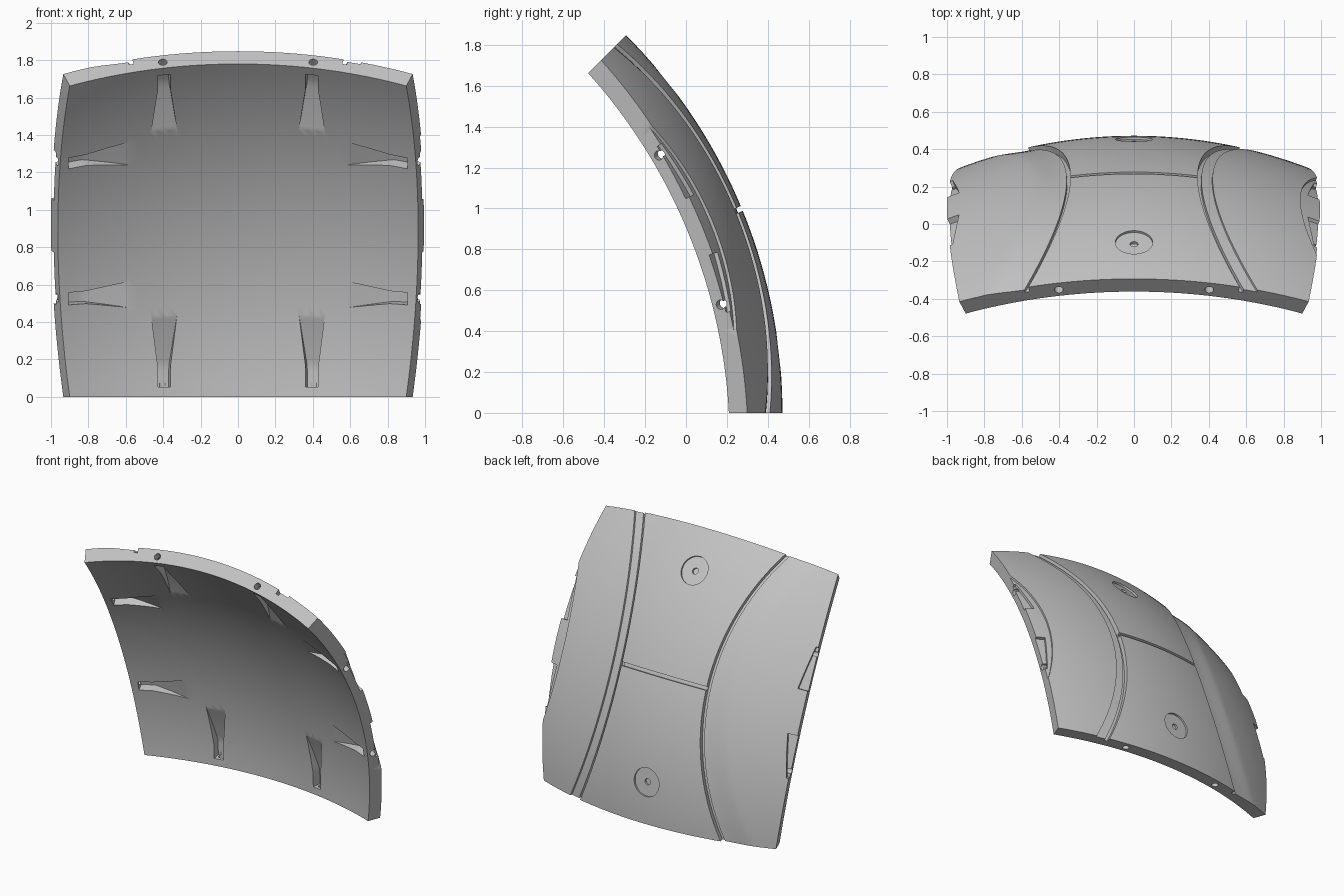
import bpy, bmesh
from math import sin, cos, tan, radians, sqrt, pi
from mathutils import Vector, Matrix

R_OUT, R_IN, HALF = 2.613, 2.517, 22.5
CENTRE = Vector((0, 0.472 - R_OUT, 0))

cube = bpy.data.objects.get("Cube")
if cube:
    bpy.data.objects.remove(cube)

grey = bpy.data.materials.new("plain grey")
grey.use_nodes = True
colour = (0.55, 0.55, 0.55, 1)
grey.diffuse_color = colour
grey.node_tree.nodes["Principled BSDF"].inputs["Base Color"].default_value = colour


def point(x, v, r):
    """Point at radius r; x is sideways on the outer sphere, v is elevation in degrees."""
    a, c = radians(v), sqrt(R_OUT ** 2 - x * x)
    return CENTRE + Vector((x, c * cos(a), c * sin(a))) * (r / R_OUT)


def edge_x(u, v):
    """Sideways position of the flat radial cut at angle u."""
    k = tan(radians(u)) * cos(radians(v - HALF))
    return R_OUT * k / sqrt(1 + k * k)


def finish(name, bm):
    bmesh.ops.recalc_face_normals(bm, faces=bm.faces)
    mesh = bpy.data.meshes.new(name)
    bm.to_mesh(mesh)
    bm.free()
    mesh.materials.append(grey)
    ob = bpy.data.objects.new(name, mesh)
    bpy.context.collection.objects.link(ob)
    return ob


def solid(name, n, m, place, low, high):
    """Closed block between two radii over the patch place(s, t) -> (x, v)."""
    bm = bmesh.new()
    layers = []
    for radius in (low, high):
        layers.append([[bm.verts.new(point(*place(i / n, j / m), radius(i / n, j / m)))
                        for j in range(m + 1)] for i in range(n + 1)])
    for g in layers:
        for i in range(n):
            for j in range(m):
                bm.faces.new((g[i][j], g[i + 1][j], g[i + 1][j + 1], g[i][j + 1]))
    rim = ([(i, 0) for i in range(n)] + [(n, j) for j in range(m)]
           + [(i, m) for i in range(n, 0, -1)] + [(0, j) for j in range(m, 0, -1)])
    a, b = layers
    for (i, j), (k, l) in zip(rim, rim[1:] + rim[:1]):
        bm.faces.new((a[i][j], a[k][l], b[k][l], b[i][j]))
    return finish(name, bm)


def rod(name, centre, axis, radius, length, sides=24):
    bm = bmesh.new()
    mat = Matrix.Translation(centre) @ axis.to_track_quat('Z', 'Y').to_matrix().to_4x4()
    bmesh.ops.create_cone(bm, cap_ends=True, segments=sides, radius1=radius,
                          radius2=radius, depth=length, matrix=mat)
    return finish(name, bm)


def const(r):
    return lambda s, t: r


above, below = const(R_OUT + 0.06), const(R_IN - 0.08)


def sunk(depth):
    return const(R_OUT - depth)


# Curved shell panel
shell = solid("shell_panel", 36, 36,
              lambda s, t: (edge_x((2 * s - 1) * HALF, t * 45), t * 45),
              const(R_IN), const(R_OUT))
cutters = []


# Bowed strips running from the bottom edge to the top edge
def strip(name, side, in_a, in_b, out_a, out_b, floor, n=1):
    def place(s, t):
        w = 2.1 * t - 1.05
        a, b = in_a + in_b * w * w, out_a + out_b * w * w
        return side * (a + (b - a) * s), HALF + HALF * w
    cutters.append(solid(name, n, 40, place, floor, above))


for side in (-1, 1):
    strip("groove_slot", side, 0.34, 0.225, 0.362, 0.228, sunk(0.035))
strip("left_groove_band", 1, 0.35, 0.226, 0.42, 0.24, sunk(0.014))
strip("right_soft_band", -1, 0.35, 0.226, 0.55, 0.26,
      lambda s, t: R_OUT + 0.001 - 0.018 * (0.5 + 0.5 * cos(pi * s)) ** 0.8, 10)

# Seam across the middle panel
cutters.append(solid("centre_seam", 16, 1,
                     lambda s, t: (0.7 * s - 0.35, HALF - 0.28 + 0.56 * t), sunk(0.025), above))

# Round dishes with a small central hole
for v in (6.5, 38.5):
    p = point(0, v, R_OUT)
    axis = (p - CENTRE).normalized()
    for name, radius, depth in (("dish", 0.1, 0.015), ("dish_hole", 0.022, 0.03)):
        cutters.append(rod(name, p + axis * (0.05 - depth), axis, radius, 0.1, 40))

# Shallow lens on the left edge
def lens(s, t):
    w = 2 * t - 1
    inner = 0.89 + 0.09 * w * w
    return inner + (1.08 - inner) * s, HALF + 13 * w


cutters.append(solid("edge_lens", 4, 24, lens, sunk(0.015), above))

# Tapered notches on the outside of both side edges
for side in (-1, 1):
    for up in (-1, 1):
        def notch(s, t):
            w = 3.6 + 7 * t
            inner = 0.935 + 0.035 * t
            return side * (inner + (1.08 - inner) * s), HALF + up * w
        cutters.append(solid("edge_notch", 2, 4, notch, sunk(0.035), above))


# Ramped bolt pockets on the inside
def spread(s):
    return 0.035 + 0.037 * max(0, (s - 0.28) / 0.72)


def ramp(s, t):
    k = max(0, (s - 0.28) / 0.72)
    return R_IN + 0.066 * (1 - k) - 0.002


SIDE_V = 9.6
for side in (-1, 1):
    for up in (-1, 1):
        def upright(s, t):
            return side * 0.41 + (2 * t - 1) * spread(s), HALF + up * (21.3 - 9 * s)

        def sideways(s, t):
            return side * (0.94 - 0.34 * s), HALF + up * SIDE_V + (2 * t - 1) * spread(s) * 23.5

        for place in (upright, sideways):
            cutters.append(solid("bolt_pocket", 14, 2, place, below, ramp))

        # Bolt holes through the rims
        v = HALF + up * HALF
        along = Vector((0, -sin(radians(v)), cos(radians(v))))
        cutters.append(rod("rim_hole", point(side * 0.41, v, 2.562), along, 0.023, 0.15))
        v = HALF + up * SIDE_V
        a, h = radians(HALF), radians(HALF)
        normal = Vector((side * cos(a), -sin(a) * cos(h), -sin(a) * sin(h)))
        cutters.append(rod("side_hole", point(edge_x(side * HALF, v), v, 2.56),
                           normal, 0.023, 0.13))

# Cut every detail into the shell
bpy.context.view_layer.objects.active = shell
for cutter in cutters:
    cutter.hide_render = True
    mod = shell.modifiers.new("cut", 'BOOLEAN')
    mod.operation, mod.solver, mod.object = 'DIFFERENCE', 'EXACT', cutter
    bpy.ops.object.modifier_apply(modifier=mod.name)
    bpy.data.objects.remove(cutter)

bpy.ops.object.select_all(action='DESELECT')
shell.select_set(True)
bpy.ops.object.shade_smooth_by_angle(angle=radians(25))
